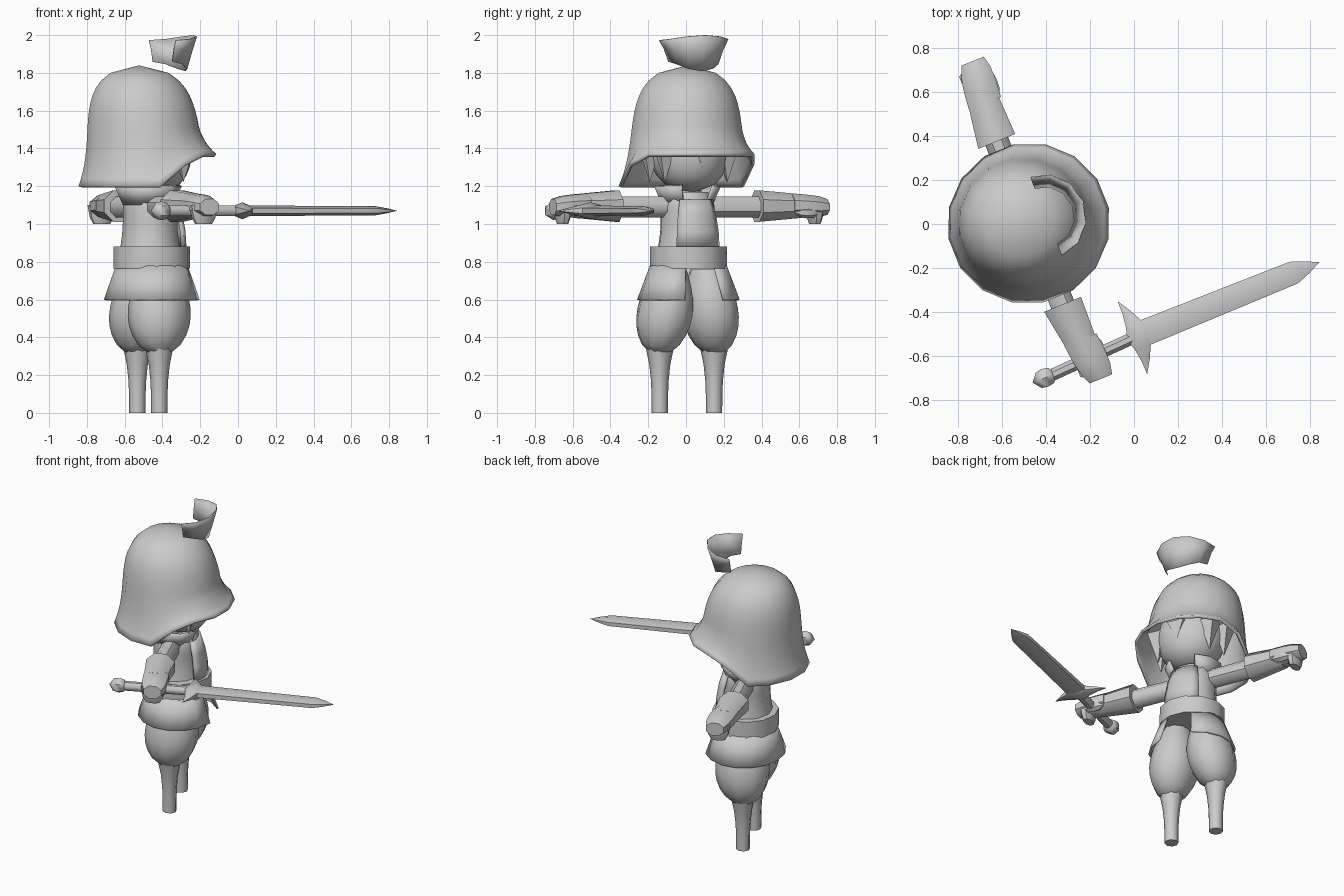
import bpy, bmesh
from math import sin, cos, pi, sqrt, radians, atan2
from mathutils import Matrix, Vector

if "Cube" in bpy.data.objects:
    bpy.data.objects.remove(bpy.data.objects["Cube"])

COLOUR = (0.6, 0.6, 0.6, 1)
grey = bpy.data.materials.new("plain_grey")
grey.use_nodes = True
grey.diffuse_color = COLOUR
grey.node_tree.nodes["Principled BSDF"].inputs["Base Color"].default_value = COLOUR

# The figure is modelled facing +x, then turned and placed
PLACE = Matrix.Translation((-0.475, 0.005, 0)) @ Matrix.Rotation(radians(22), 4, "Z")


# Profile rules: share of the full radius at fraction s along a part
def straight(s):
    return 1


def ball(s):
    return sqrt(max(0, 1 - (2 * s - 1) ** 2))


def loft(name, start, end, size, rule=straight, axis="z", centre=(0, 0), lean=(0, 0),
         steps=1, sides=10, gap=0, arc=0, flip=1, tweak=None, thick=0):
    """Sweep an ellipse along an axis; gap or arc leaves the ring open around the front."""
    bm = bmesh.new()
    is_open = gap or arc
    first, sweep = pi / sides, 2 * pi
    if gap:
        first, sweep = gap, 2 * pi - 2 * gap
    elif arc:
        first, sweep = -arc, 2 * arc
    count = sides + 1 if is_open else sides
    rows = []
    for step in range(steps + 1):
        s = step / steps
        t, scale, row = start + (end - start) * s, rule(s), []
        for i in range(count):
            a = first + sweep * i / sides
            p = centre[0] + lean[0] * s + size[0] * scale * cos(a)
            q = centre[1] + lean[1] * s + size[1] * scale * sin(a)
            co = Vector({"x": (t, p, q), "y": (p, t, q), "z": (p, q, t)}[axis])
            co.y *= flip
            if tweak:
                tweak(co)
            row.append(bm.verts.new(co))
        rows.append(row)
    for low, high in zip(rows, rows[1:]):
        for i in range(sides):
            j = (i + 1) % count
            bm.faces.new((low[i], low[j], high[j], high[i]))
    if not (is_open or thick):
        bm.faces.new(rows[0][::-1])
        bm.faces.new(rows[-1])
    bmesh.ops.remove_doubles(bm, verts=bm.verts, dist=0.0005)
    bm.transform(PLACE)
    bmesh.ops.recalc_face_normals(bm, faces=bm.faces)
    mesh = bpy.data.meshes.new(name)
    bm.to_mesh(mesh)
    bm.free()
    mesh.materials.append(grey)
    mesh.shade_smooth()
    mesh.set_sharp_from_angle(angle=radians(45))
    obj = bpy.data.objects.new(name, mesh)
    bpy.context.collection.objects.link(obj)
    if thick:
        mod = obj.modifiers.new("thickness", "SOLIDIFY")
        mod.thickness = thick
        mod.offset = -1


# Helmet: a domed bell with a flared rim that lifts over the face
def helmet_profile(s):
    return sqrt(1 - s ** 5) + 0.24 * (1 - s) ** 4


def lift_front(co):
    low = max(0, (1.5 - co.z) / 0.3)
    front = min(1, max(0, (1.7 - abs(atan2(co.y, co.x))) / 0.5))
    co.z += 0.17 * low * front * front * (3 - 2 * front)


loft("helmet", 1.2, 1.84, (0.3, 0.295), helmet_profile, centre=(-0.005, 0), lean=(-0.04, 0.02),
     steps=16, sides=16, tweak=lift_front, thick=0.02)


# Curled feather floating above the helmet, narrowing toward its ends
def narrow_ends(co):
    co.z += (1.96 - co.z) * 0.6 * (co.y / 0.18) ** 2


loft("feather", 1.81, 2, (0.17, 0.18), lambda s: 0.75 + 0.3 * s, centre=(0.08, 0),
     steps=2, sides=6, arc=pi / 2, tweak=narrow_ends, thick=0.005)

# Head, neck and the fringe over the brow
loft("head", 1.16, 1.64, (0.21, 0.22), ball, centre=(0.05, 0), lean=(-0.06, 0), steps=10, sides=14)
loft("neck", 1.1, 1.25, (0.08, 0.08))
loft("fringe", 1.3, 1.42, (0.03, 0.08), lambda s: s, centre=(0.22, 0), sides=4)

# Torso, chest plate, collar and belt
loft("torso", 0.86, 1.17, (0.16, 0.165), lambda s: 1 - 0.1 * sin(pi * s) - s ** 8 / 3,
     centre=(0.01, 0), steps=8)
loft("chest_plate", 0.88, 1.13, (0.18, 0.18), lambda s: 1 - s * s / 4, centre=(0.025, 0),
     steps=3, sides=6, arc=0.75, thick=0.02)
loft("collar", 1.1, 1.2, (0.18, 0.18), lambda s: 0.75 + s / 4, sides=9, gap=0.55, thick=0.015)
loft("belt", 0.765, 0.88, (0.205, 0.205), centre=(0.02, 0), sides=12)

# Skirt, split at the front
loft("skirt", 0.6, 0.78, (0.25, 0.275), lambda s: 1 - s / 4, centre=(0.02, 0),
     steps=2, sides=14, gap=0.42, thick=0.012)

# Parts repeated on both sides of the body
for flip, side in ((1, "left_"), (-1, "right_")):
    # Pointed hair locks hanging beside the face
    for a in (0.95, 1.5):
        loft(side + "hair_lock", 1.22, 1.42, (0.07, 0.07), lambda s: s, sides=4, flip=flip,
             centre=(0.22 * cos(a), 0.22 * sin(a)))
    # Baggy trousers and narrow shins
    loft(side + "trouser_leg", 0.31, 0.76, (0.17, 0.148), lambda s: sin(pi * (0.1 + 0.7 * s ** 0.75)),
         centre=(0, 0.155), lean=(0.02, -0.05), steps=9, flip=flip)
    loft(side + "shin", 0, 0.34, (0.043, 0.043), lambda s: 1 + 0.7 * s ** 3,
         centre=(0, 0.155), steps=4, sides=8, flip=flip)
    # Outstretched arms with cuffed gloves
    loft(side + "arm", 0.1, 0.45, (0.06, 0.06), axis="y", centre=(0, 1.09), sides=8, flip=flip)
    loft(side + "glove_cuff", 0.4, 0.64, (0.098, 0.09), lambda s: 1 - s / 4, axis="y",
         centre=(0, 1.095), lean=(0.015, 0), steps=3, sides=8, flip=flip)
    loft(side + "hand", 0.58, 0.78, (0.085, 0.065), lambda s: 1 - 0.3 * s ** 4, axis="y",
         centre=(0.015, 1.1), lean=(0.02, -0.01), steps=4, sides=8, flip=flip)
    loft(side + "fingers", 1, 1.1, (0.08, 0.045), lambda s: 0.6 + 0.4 * sqrt(s),
         centre=(0.025, 0.72), steps=3, sides=8, flip=flip)
    loft(side + "thumb", 0.58, 0.73, (0.03, 0.03), ball, axis="y", centre=(0.08, 1.06),
         steps=4, sides=6, flip=flip)

# Sword held in the right hand
LANE, LEVEL = -0.66, 1.07


def sweep_back(co):
    co.x -= (co.y - LANE) ** 2


def blade_profile(s):
    return min(1 - 0.15 * s, 7 * (1 - s))


loft("sword_pommel", -0.26, -0.14, (0.05, 0.05), ball, "x", (LANE - 0.02, LEVEL), steps=4, sides=6)
loft("sword_grip", -0.16, 0.28, (0.03, 0.03), straight, "x", (LANE - 0.02, LEVEL), (0.02, 0), sides=8)
loft("sword_guard", LANE - 0.18, LANE + 0.18, (0.065, 0.045), lambda s: 1 - abs(2 * s - 1), "y",
     (0.27, LEVEL), steps=6, sides=6, tweak=sweep_back)
loft("sword_blade", 0.28, 1.155, (0.07, 0.028), blade_profile, "x", (LANE, LEVEL), steps=14, sides=6)
